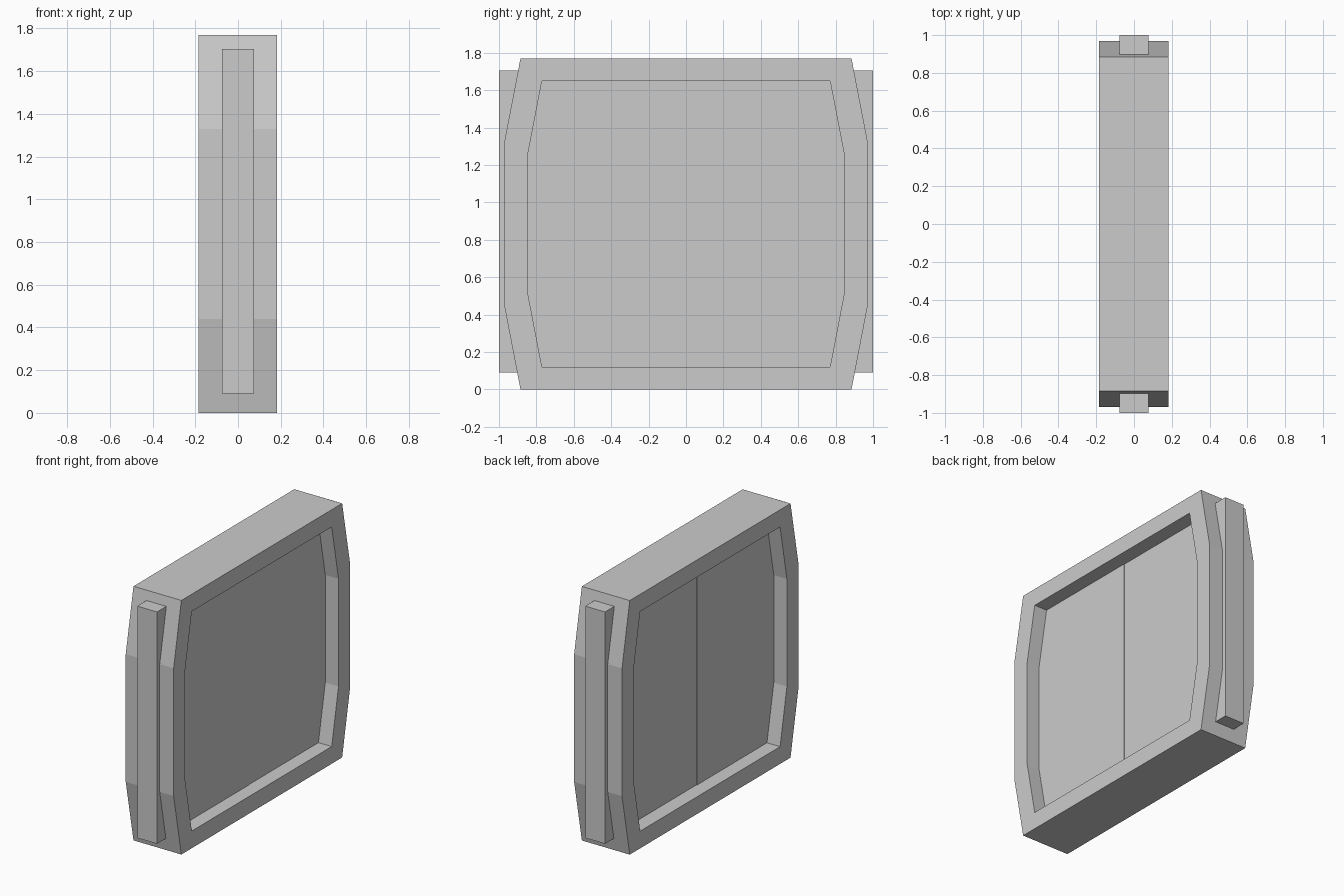
import bpy

if "Cube" in bpy.data.objects:
    bpy.data.objects.remove(bpy.data.objects["Cube"])

X0, X1 = -0.186, 0.183


def make_object(name, verts, faces):
    mesh = bpy.data.meshes.new(name)
    mesh.from_pydata(verts, [], faces)
    mesh.update()
    obj = bpy.data.objects.new(name, mesh)
    bpy.context.collection.objects.link(obj)
    return obj


def outline(half):
    # Mirror a half profile (y, z), listed bottom to top, into a closed loop
    return half + [(-y, z) for y, z in reversed(half)]


def prism(name, loop, x0, x1):
    n = len(loop)
    verts = [(x, y, z) for x in (x0, x1) for y, z in loop]
    faces = [tuple(reversed(range(n))), tuple(range(n, 2 * n))]
    faces += [(i, (i + 1) % n, (i + 1) % n + n, i + n) for i in range(n)]
    return make_object(name, verts, faces)


def ring(name, outer, inner, x0, x1):
    n = len(outer)
    verts = [(x, y, z) for x in (x0, x1) for loop in (outer, inner) for y, z in loop]
    faces = []
    for i in range(n):
        j = (i + 1) % n
        faces += [(i, j, 2 * n + j, 2 * n + i),
                  (n + j, n + i, 3 * n + i, 3 * n + j),
                  (j, i, n + i, n + j),
                  (2 * n + i, 2 * n + j, 3 * n + j, 3 * n + i)]
    return make_object(name, verts, faces)


# Chamfered outer frame with matching opening
outer_half = [(0.885, 0.0), (0.97, 0.44), (0.97, 1.33), (0.885, 1.77)]
inner_half = [(0.77, 0.12), (0.845, 0.51), (0.845, 1.26), (0.77, 1.65)]
ring("frame", outline(outer_half), outline(inner_half), X0, X1)

# Two recessed door leaves meeting at the centre, one a touch thicker
leaf = [(0.0, 0.12)] + inner_half + [(0.0, 1.65)]
prism("door_leaf_back", leaf, -0.081, 0.081)
prism("door_leaf_front", [(-y, z) for y, z in reversed(leaf)], -0.085, 0.084)

# Upright rails on the two narrow sides
for side, label in ((-1, "front"), (1, "back")):
    y0, y1 = sorted((side * 0.86, side * 1.0))
    prism("side_rail_" + label, [(y0, 0.09), (y1, 0.09), (y1, 1.705), (y0, 1.705)],
          -0.076, 0.076)
